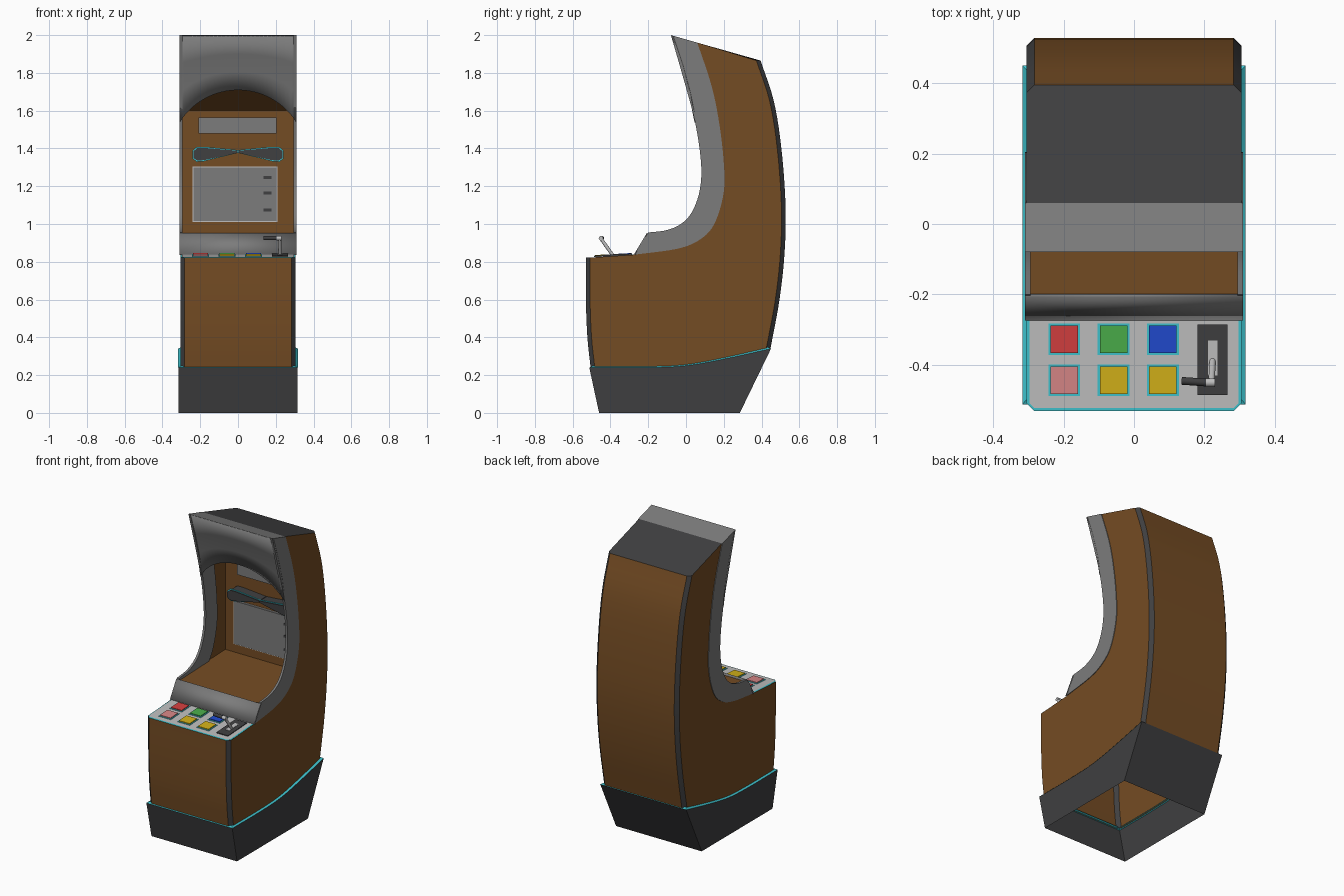
import bpy, bmesh, math
from mathutils import Vector

if "Cube" in bpy.data.objects:
    bpy.data.objects.remove(bpy.data.objects["Cube"])

COL = dict(wood_brown=(.175, .072, .017), dark_grey=(.05, .05, .052), trim_grey=(.2, .2, .2),
           light_grey=(.52, .52, .52), glow_cyan=(.05, .55, .62), red=(.65, .05, .05),
           green=(.07, .42, .07), blue=(.015, .07, .62), yellow=(.65, .44, .01), pink=(.68, .24, .24))
MAT = {}
for n, c in COL.items():
    MAT[n] = bpy.data.materials.new(n)
    MAT[n].diffuse_color = (*c, 1)


def build(name, verts, faces, mats, idx=None, thick=0):
    """Mesh object from points; idx gives the material slot per face."""
    me = bpy.data.meshes.new(name)
    me.from_pydata(verts, [], faces)
    for m in mats.split():
        me.materials.append(MAT[m])
    if idx:
        me.polygons.foreach_set("material_index", idx)
    bm = bmesh.new()
    bm.from_mesh(me)
    bmesh.ops.remove_doubles(bm, verts=bm.verts, dist=1e-5)
    bmesh.ops.recalc_face_normals(bm, faces=bm.faces)
    bm.to_mesh(me)
    bm.free()
    ob = bpy.data.objects.new(name, me)
    bpy.context.collection.objects.link(ob)
    if thick:
        s = ob.modifiers.new("thickness", 'SOLIDIFY')
        s.thickness, s.offset = thick, 0
    return ob


def spline(pts, n=5):
    """Smooth curve through the given 2D points."""
    p = [Vector(q) for q in pts]
    p = [2 * p[0] - p[1]] + p + [2 * p[-1] - p[-2]]
    out = []
    for a, b, c, d in zip(p, p[1:], p[2:], p[3:]):
        for i in range(n):
            t = i / n
            out.append(.5 * (2 * b + (c - a) * t + (2 * a - 5 * b + 4 * c - d) * t * t
                             + (3 * b - a - 3 * c + d) * t ** 3))
    return [tuple(v) for v in out + [p[-2]]]


def strip(name, prof, w, mat, thick=0):
    """Sheet spanning -w..w in x along a (y, z) profile."""
    v = [(s * w, y, z) for y, z in prof for s in (-1, 1)]
    f = [(2 * i, 2 * i + 1, 2 * i + 3, 2 * i + 2) for i in range(len(prof) - 1)]
    return build(name, v, f, mat, thick=thick)


def prism(name, pts, y0, y1, mat):
    """(x, z) outline pushed from y0 to y1."""
    n = len(pts)
    v = [(x, y, z) for y in (y0, y1) for x, z in pts]
    f = [tuple(range(n)), tuple(range(n, 2 * n))]
    f += [(i, (i + 1) % n, n + (i + 1) % n, n + i) for i in range(n)]
    return build(name, v, f, mat)


def rect(x0, x1, z0, z1):
    return [(x0, z0), (x1, z0), (x1, z1), (x0, z1)]


def panel_z(y):
    return .822 + .055 * (y + .53)


def deck_box(name, cx, cy, sx, sy, h, mat):
    """Block lying on the sloped control deck."""
    v = [(cx + a * sx / 2, cy + b * sy / 2, panel_z(cy + b * sy / 2) + c)
         for c in (0, h) for a, b in ((-1, -1), (1, -1), (1, 1), (-1, 1))]
    f = [(0, 1, 2, 3), (4, 5, 6, 7)] + [(i, (i + 1) % 4, 4 + (i + 1) % 4, 4 + i) for i in range(4)]
    return build(name, v, f, mat)


def rod(name, a, b, r, mat, r2=None):
    a, b = Vector(a), Vector(b)
    bm = bmesh.new()
    bmesh.ops.create_cone(bm, cap_ends=True, segments=16, radius1=r, radius2=r2 or r, depth=(b - a).length)
    me = bpy.data.meshes.new(name)
    bm.to_mesh(me)
    bm.free()
    me.materials.append(MAT[mat])
    ob = bpy.data.objects.new(name, me)
    bpy.context.collection.objects.link(ob)
    ob.location = (a + b) / 2
    ob.rotation_euler = (b - a).to_track_quat('Z', 'Y').to_euler()
    return ob


# side profile curves (y, z)
front = spline([(-.505, .24), (-.522, .4), (-.53, .6), (-.53, .822)])
back = spline([(.447, .34), (.495, .6), (.522, .85), (.527, 1.1), (.505, 1.4), (.465, 1.65), (.395, 1.865)])
inner = spline([(-.27, .838), (-.05, .868), (.07, .915), (.15, 1.0), (.2, 1.17), (.198, 1.35), (.17, 1.57),
                (.13, 1.75), (.06, 1.96)])
outer = spline([(-.2, .955), (-.1, .968), (-.02, 1.005), (.035, 1.07), (.073, 1.18), (.08, 1.32), (.05, 1.53),
                (-.005, 1.74), (-.08, 2.0)])
seam = spline([(-.512, .24), (-.2, .24), (0, .25), (.2, .285), (.45, .34)])

# cabinet shell: front and back skins with dark chamfered corners
W, C = .305, .022
for name, prof, d in (("front_panel", front, C), ("back_panel", back, -C)):
    v, f, m = [], [], []
    for i, (y, z) in enumerate(prof):
        v += [(-W, y + d, z), (-W + C, y, z), (W - C, y, z), (W, y + d, z)]
        if i:
            for k in range(3):
                a = 4 * i + k
                f.append((a - 4, a - 3, a + 1, a))
                m.append(int(k != 1))
    build(name, v, f, "wood_brown dark_grey", m)

# side walls
side = [(y + C, z) for y, z in front] + inner + [(y - C, z) for y, z in reversed(back)] + seam[-3:2:-1]
for s, n in ((-1, "left_side"), (1, "right_side")):
    build(n, [(s * W, y, z) for y, z in side], [tuple(range(len(side)))], "wood_brown")

# roof
build("roof", [(-W, .06, 1.96), (W, .06, 1.96), (W, .395 - C, 1.865), (W - C, .395, 1.865),
               (C - W, .395, 1.865), (-W, .395 - C, 1.865)], [(0, 1, 2, 3, 4, 5)], "dark_grey")

# flared hollow base with a glowing ledge on its rim
v = [(s * .315, y, 0) for s in (-1, 1) for y in (-.46, .285)]
n = len(seam)
v += [(s * .316, y, z) for s in (-1, 1) for y, z in seam]
L, R = list(range(4, 4 + n)), list(range(4 + n, 4 + 2 * n))
build("base", v, [tuple([0, 1] + L[::-1]), tuple([2, 3] + R[::-1]), (0, 2, R[0], L[0]), (1, 3, R[-1], L[-1])],
      "dark_grey")
ring = [(-.317, y, z) for y, z in seam] + [(.317, y, z) for y, z in reversed(seam)]
v = ring + [(x * .95, y * .965, z + .008) for x, y, z in ring]
k = len(ring)
build("base_glow_ledge", v, [(i, (i + 1) % k, k + (i + 1) % k, k + i) for i in range(k)], "glow_cyan")


# control deck: cyan edge with a light plate on top
def deck(name, e, lift, mat):
    pts = [(C - W, -.53 + e), (W - C, -.53 + e), (W - e, -.53 + C), (W - e, -.24), (e - W, -.24), (e - W, -.53 + C)]
    build(name, [(x, y, panel_z(y) + lift) for x, y in pts], [tuple(range(6))], mat)


deck("deck_glow_edge", 0, 0, "glow_cyan")
deck("control_deck", .008, .003, "light_grey")

# six square buttons with glowing surrounds
cols = (("red", "pink"), ("green", "yellow"), ("blue", "yellow"))
for i, pair in enumerate(cols):
    for j, c in enumerate(pair):
        x, y = -.198 + .14 * i, -.327 - .116 * j
        deck_box(f"button_surround_{i}_{j}", x, y, .09, .09, .006, "glow_cyan")
        deck_box(f"button_{i}_{j}", x, y, .078, .078, .011, c)

# lever
deck_box("lever_plate", .223, -.385, .085, .2, .008, "dark_grey")
deck_box("lever_slot", .223, -.38, .027, .1, .01, "light_grey")
rod("lever_stick", (.223, -.385, .83), (.22, -.452, .925), .009, "light_grey")
rod("lever_knuckle", (.205, -.45, .925), (.23, -.45, .925), .012, "light_grey")
rod("lever_handle", (.135, -.445, .925), (.206, -.45, .925), .011, "dark_grey")

# grey frame round the opening
for s, name in ((-1, "left_trim"), (1, "right_trim")):
    v, f = [], []
    for i, (o, q) in enumerate(zip(outer, inner)):
        v += [(s * .309, *o), (s * .309, *q), (s * .294, *q), (s * .294, *o)]
        if i:
            f += [(4 * i - 4 + k, 4 * i - 4 + (k + 1) % 4, 4 * i + (k + 1) % 4, 4 * i + k) for k in range(4)]
    f += [(0, 1, 2, 3), tuple(range(len(v) - 4, len(v)))]
    build(name, v, f, "trim_grey")
strip("lower_trim", [(-.27, .838), (-.203, .95)], .309, "trim_grey", .01)
strip("top_trim", [(-.08, 2.0), (.06, 1.96)], .309, "trim_grey")

# arched hood
v, N = [], 28
for i in range(N + 1):
    x = -.309 + .618 * i / N
    zb = 1.71 - .365 + math.sqrt(.365 ** 2 - x * x)
    for t in (0, .33, .66, 1):
        z = 1.995 + (zb - 1.995) * t
        bow = .012 * math.sin(math.pi * (1.995 - z) / .46)
        v.append((x, -.073 + (1.995 - z) * .27 + bow, z))
build("hood", v, [(4 * i + k, 4 * i + k + 1, 4 * i + k + 5, 4 * i + k + 4) for i in range(N) for k in range(3)],
      "trim_grey", thick=.01)

# recess lining
strip("recess_lining", [(-.2, .94), (.3, .955), (.3, 1.6), (.02, 1.74)], .303, "wood_brown")

# screens and marks on the back wall
prism("main_screen_border", rect(-.24, .21, 1.01, 1.305), .296, .3, "light_grey")
prism("main_screen", rect(-.235, .205, 1.015, 1.3), .291, .297, "trim_grey")
prism("upper_screen", rect(-.21, .205, 1.48, 1.565), .292, .3, "trim_grey")
for i, z in enumerate((1.245, 1.165, 1.075)):
    prism(f"screen_mark_{i}", rect(.135, .178, z - .008, z + .008), .287, .292, "dark_grey")

# paired dark wings with glowing outline
wing = [(.002, 1.376), (.18, 1.338), (.215, 1.336), (.236, 1.35), (.236, 1.385), (.215, 1.402), (.17, 1.402), (.002, 1.388)]
for s, n in ((-1, "left"), (1, "right")):
    pts = [(s * x, z) for x, z in wing]
    glow = [(s * (.12 + (x - .12) * 1.04), 1.37 + (z - 1.37) * 1.2) for x, z in wing]
    prism(n + "_wing_body", pts, .235, .3, "dark_grey")
    prism(n + "_wing_glow", glow, .23, .236, "glow_cyan")
    prism(n + "_wing_face", pts, .223, .231, "dark_grey")

# smooth the curves, keep the edges
bpy.ops.object.select_all(action='SELECT')
bpy.context.view_layer.objects.active = bpy.data.objects["hood"]
bpy.ops.object.shade_smooth_by_angle(angle=math.radians(25))

for m in bpy.data.materials:
    if m.users and not m.is_grease_pencil:
        m.use_nodes = True
        m.node_tree.nodes["Principled BSDF"].inputs["Base Color"].default_value = m.diffuse_color
